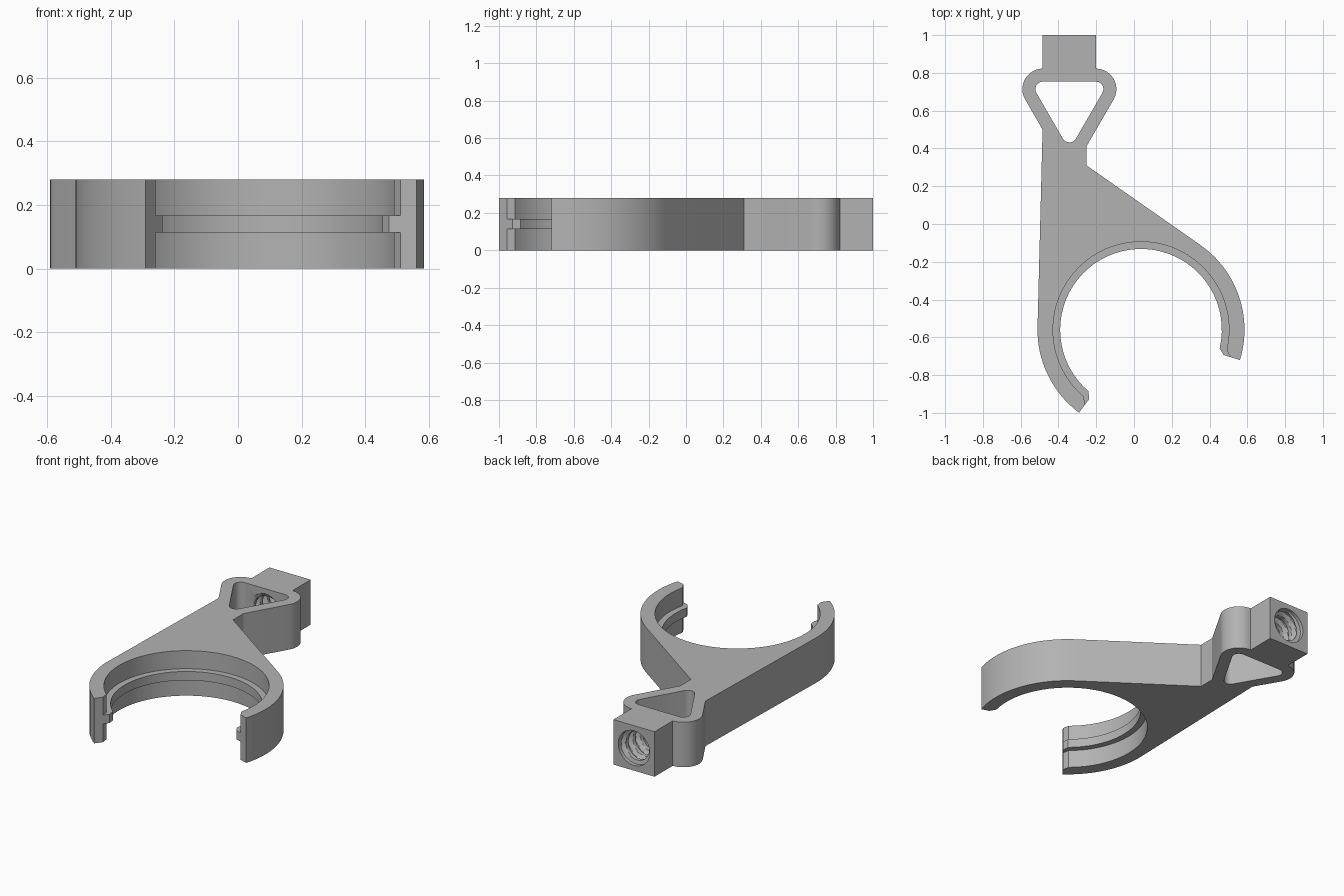
import bpy, bmesh
from math import sin, cos, pi, radians

H = 0.28                      # thickness of the plate
CX, CY = 0.037, -0.56         # centre of the fork arc
R_OUT, R_IN, R_RIB = 0.548, 0.466, 0.428
END_R, END_L = -17, 233.2     # angles of the two fork tips
FLARE = 3.7                   # angular length of the tip chamfers
AX = -0.342                   # axis of the socket end
CORNER_Y = 0.714

if "Cube" in bpy.data.objects:
    bpy.data.objects.remove(bpy.data.objects["Cube"])

gray = bpy.data.materials.new("plain gray")
gray.use_nodes = True
COLOR = (0.45, 0.45, 0.45, 1)
gray.diffuse_color = COLOR
gray.node_tree.nodes["Principled BSDF"].inputs["Base Color"].default_value = COLOR


def arc(cx, cy, r, a0, a1, n):
    """Points on an arc, angles in degrees."""
    angles = [radians(a0 + (a1 - a0) * i / n) for i in range(n + 1)]
    return [(cx + r * cos(a), cy + r * sin(a)) for a in angles]


def fork(r, a0, a1, n):
    return arc(CX, CY, r, a0, a1, n)


def finish(name, bm):
    bmesh.ops.recalc_face_normals(bm, faces=bm.faces)
    mesh = bpy.data.meshes.new(name)
    bm.to_mesh(mesh)
    bm.free()
    obj = bpy.data.objects.new(name, mesh)
    bpy.context.collection.objects.link(obj)
    mesh.materials.append(gray)
    return obj


def prism(name, outline, z0, z1):
    bm = bmesh.new()
    face = bm.faces.new([bm.verts.new((x, y, z0)) for x, y in outline])
    top = bmesh.ops.extrude_face_region(bm, geom=[face])["geom"]
    verts = [v for v in top if isinstance(v, bmesh.types.BMVert)]
    bmesh.ops.translate(bm, verts=verts, vec=(0, 0, z1 - z0))
    return finish(name, bm)


def combine(target, tool, operation):
    mod = target.modifiers.new(tool.name, "BOOLEAN")
    mod.operation, mod.solver, mod.object = operation, "EXACT", tool
    bpy.context.view_layer.objects.active = target
    bpy.ops.object.modifier_apply(modifier=mod.name)
    bpy.data.objects.remove(tool)


def inner_edge(r):
    """Inside of the fork with a chamfer at each tip, left tip to right tip."""
    return (fork(r + 0.03, END_L, END_L, 1)[:1]
            + fork(r, END_L - FLARE, END_R + FLARE, 44)
            + fork(r + 0.03, END_R, END_R, 1)[:1])


# Plate: fork, tapering arm, triangular head and square socket block
half = 0.14
outline = (fork(R_OUT, END_R, 55.3, 20)
           + [(-0.251, 0.31), (-0.251, 0.412)]
           + arc(AX + half, CORNER_Y, 0.109, -30, 89, 12)
           + [(AX + 0.142, 0.823), (AX + 0.142, 1), (AX - 0.142, 1), (AX - 0.142, 0.823)]
           + arc(AX - half, CORNER_Y, 0.109, 91, 210, 12)
           + [(-0.484, 0.5)]
           + fork(R_OUT, 178.5, END_L, 16)
           + inner_edge(R_IN))
body = prism("shift_fork", outline, 0, H)

# Rib running around the inside of the fork
rib = prism("inner_rib", inner_edge(R_RIB) + fork(0.51, END_R, END_L, 44), 0.113, 0.168)
combine(body, rib, "UNION")

# Rounded triangular window
window = (arc(AX + half, CORNER_Y, 0.04, -30, 90, 8)
          + arc(AX - half, CORNER_Y, 0.04, 90, 210, 8)
          + arc(AX, 0.472, 0.04, 210, 330, 8))
combine(body, prism("window_cutter", window, -0.1, H + 0.1), "DIFFERENCE")

# Threaded socket through the block, open into the window
bm = bmesh.new()
SEG, ROWS, PITCH = 32, 56, 0.07
Y0, Y1 = 0.72, 1.02
rings = []
for j in range(ROWS + 1):
    y = Y0 + (Y1 - Y0) * j / ROWS
    ring = []
    for i in range(SEG):
        a = 2 * pi * i / SEG
        phase = (y / PITCH + i / SEG) % 1
        ridge = min(1, max(0, 2.2 - 6 * abs(phase - 0.5)))
        r = 0.108 - 0.024 * ridge
        if y > 0.975:
            r = 0.108
        ring.append(bm.verts.new((AX + r * cos(a), y, H / 2 + r * sin(a))))
    rings.append(ring)
for low, high in zip(rings, rings[1:]):
    for i in range(SEG):
        k = (i + 1) % SEG
        bm.faces.new((low[i], low[k], high[k], high[i]))
bm.faces.new(rings[0])
bm.faces.new(rings[-1])
combine(body, finish("thread_cutter", bm), "DIFFERENCE")

# Smooth shading with sharp edges kept
bpy.ops.object.select_all(action="DESELECT")
body.select_set(True)
bpy.context.view_layer.objects.active = body
bpy.ops.object.shade_smooth_by_angle(angle=radians(30))
